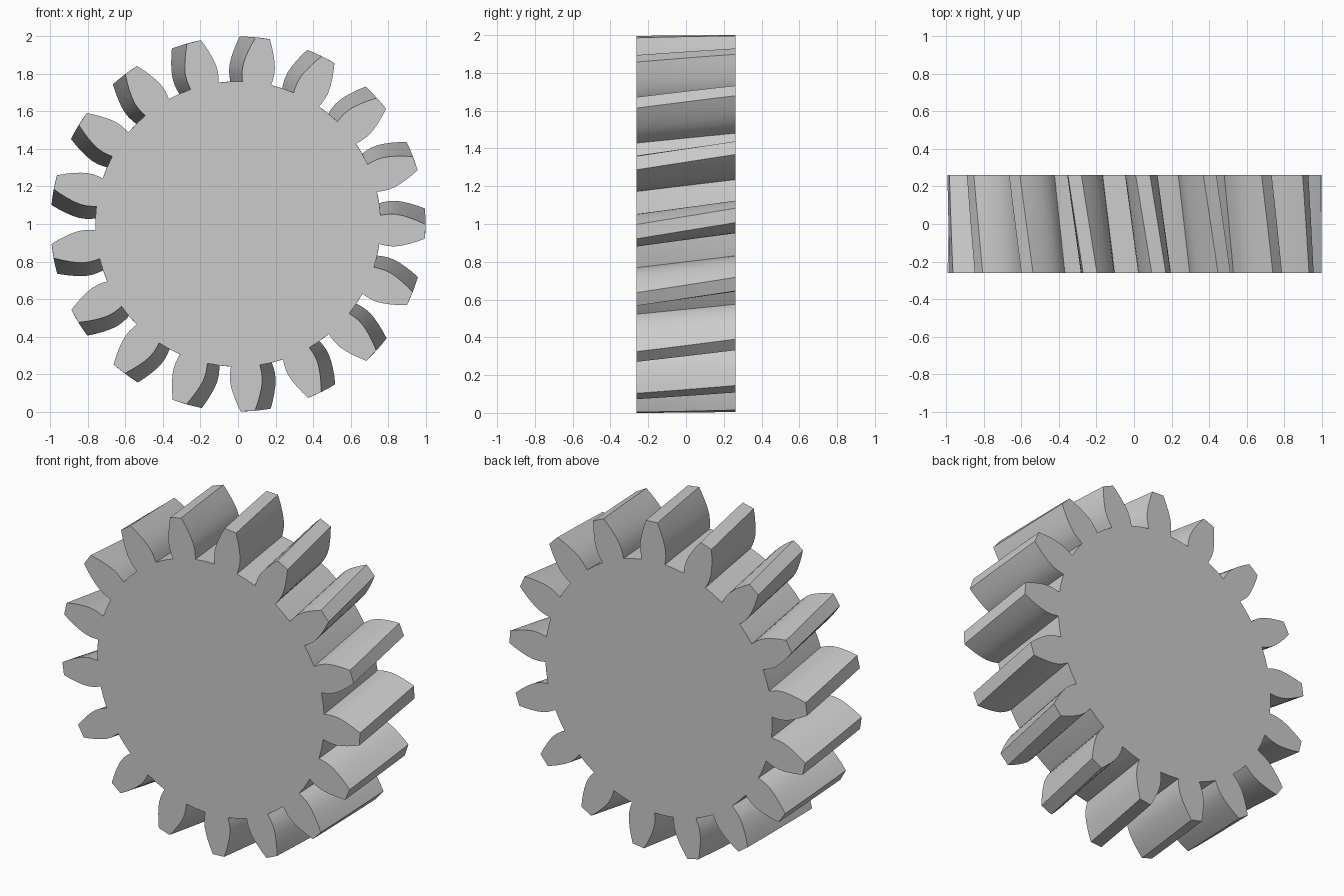
import bpy
import bmesh
import math

if "Cube" in bpy.data.objects:
    bpy.data.objects.remove(bpy.data.objects["Cube"], do_unlink=True)

TEETH = 17
HALF_DEPTH = 0.261
TWIST = math.radians(4.9)      # rotation from front face to back face
START = math.radians(82.4)     # first tooth centre on the front face
LAYERS = 4

# Half tooth: (radius, half width) from root to tip
FLANK = [(0.761, 0.077), (0.785, 0.082), (0.815, 0.086), (0.85, 0.0855),
         (0.885, 0.079), (0.92, 0.069), (0.96, 0.055), (1.0, 0.038)]


def gear_outline():
    """Polar outline of the whole gear, counter-clockwise from the front."""
    rising = [(r, -w / r) for r, w in FLANK]
    falling = [(r, w / r) for r, w in reversed(FLANK)]
    pitch = math.tau / TEETH
    root = [(FLANK[0][0], pitch / 2)]
    return [(r, a + START + i * pitch)
            for i in range(TEETH) for r, a in rising + falling + root]


# Steel material
steel = bpy.data.materials.new("plain_grey")
steel.use_nodes = True
grey = (0.6, 0.6, 0.6, 1.0)
steel.diffuse_color = grey
steel.node_tree.nodes["Principled BSDF"].inputs["Base Color"].default_value = grey

# Helical gear body: twisted rings joined by quads, capped at both ends
bm = bmesh.new()
outline = gear_outline()
rings = []
for k in range(LAYERS + 1):
    t = k / LAYERS
    y = HALF_DEPTH * (2 * t - 1)
    rings.append([bm.verts.new((r * math.cos(a + TWIST * t), y,
                                1 + r * math.sin(a + TWIST * t)))
                  for r, a in outline])

count = len(outline)
for near, far in zip(rings, rings[1:]):
    for i in range(count):
        j = (i + 1) % count
        bm.faces.new((near[i], far[i], far[j], near[j]))
bm.faces.new(rings[0])
bm.faces.new(list(reversed(rings[-1])))
bmesh.ops.recalc_face_normals(bm, faces=bm.faces)

mesh = bpy.data.meshes.new("helical_gear")
bm.to_mesh(mesh)
bm.free()
mesh.materials.append(steel)
gear = bpy.data.objects.new("helical_gear", mesh)
bpy.context.collection.objects.link(gear)

# Smooth flanks, crisp tooth edges
bpy.ops.object.select_all(action='DESELECT')
gear.select_set(True)
bpy.context.view_layer.objects.active = gear
bpy.ops.object.shade_smooth_by_angle(angle=math.radians(30))
